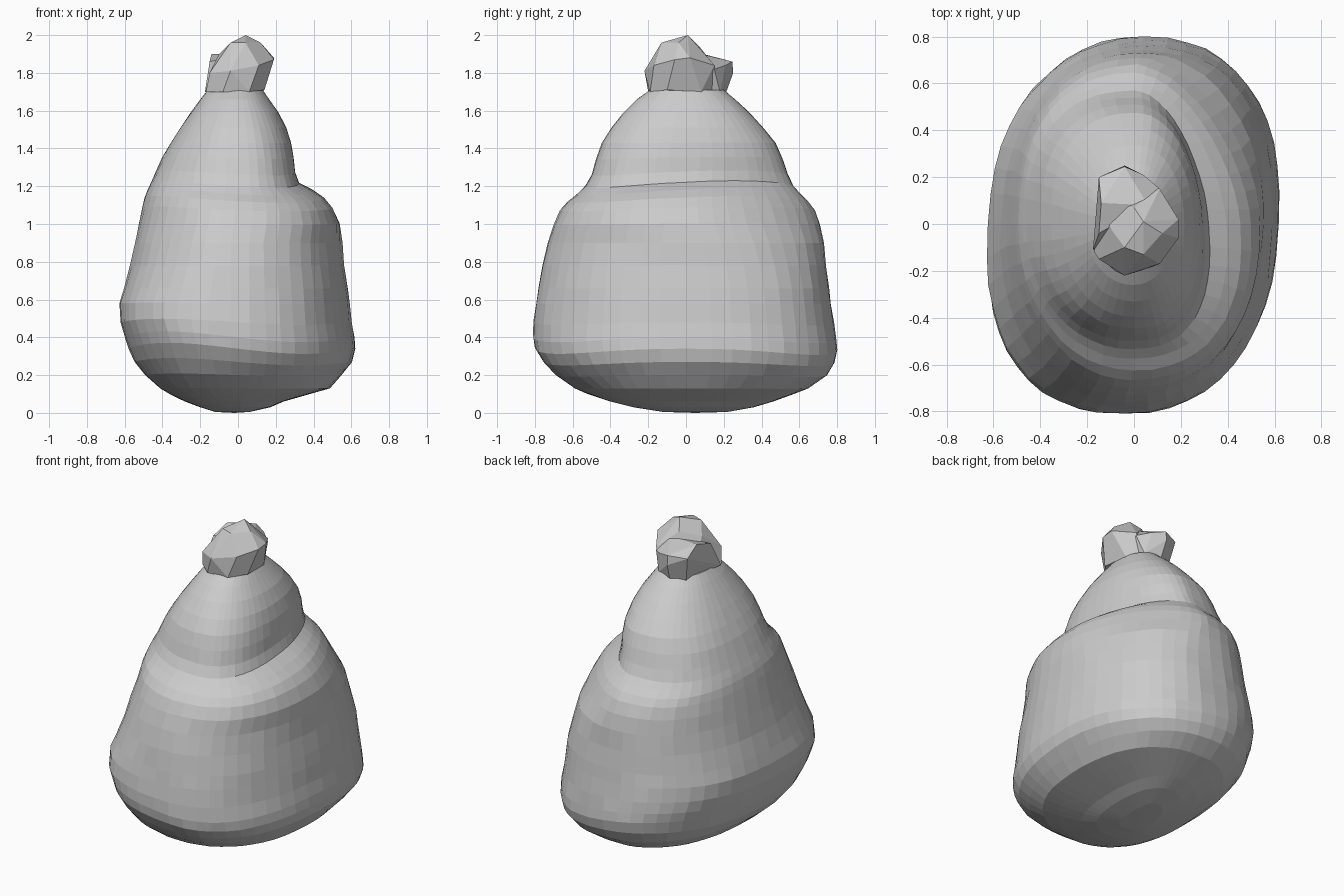
import bpy, bmesh, math, random

random.seed(4)


def make_object(name, bm):
    bmesh.ops.recalc_face_normals(bm, faces=bm.faces)
    mesh = bpy.data.meshes.new(name)
    bm.to_mesh(mesh)
    bm.free()
    obj = bpy.data.objects.new(name, mesh)
    bpy.context.collection.objects.link(obj)
    return obj


def hull(name, points):
    bm = bmesh.new()
    for p in points:
        bm.verts.new(p)
    bmesh.ops.convex_hull(bm, input=bm.verts)
    loose = [v for v in bm.verts if not v.link_faces]
    bmesh.ops.delete(bm, geom=loose, context='VERTS')
    bmesh.ops.dissolve_limit(bm, angle_limit=math.radians(12),
                             verts=bm.verts, edges=bm.edges)
    return make_object(name, bm)


def bump(z, centre, width):
    return math.exp(-((z - centre) / width) ** 2)


# Sack body: height, then reach to left, right, front, back
PROFILE = [
    (0.005, .12, .06, .12, .22), (0.03, .20, .17, .28, .36),
    (0.06, .28, .24, .40, .46), (0.10, .36, .38, .52, .57),
    (0.13, .41, .485, .59, .65), (0.20, .49, .545, .69, .745),
    (0.27, .545, .60, .755, .785), (0.34, .575, .62, .80, .80),
    (0.40, .595, .615, .81, .795), (0.48, .62, .60, .807, .783),
    (0.58, .625, .59, .795, .768), (0.66, .603, .58, .782, .757),
    (0.78, .57, .562, .76, .742), (0.90, .545, .552, .73, .73),
    (1.00, .525, .54, .70, .71), (1.08, .507, .50, .665, .68),
    (1.13, .493, .455, .625, .645), (1.17, .478, .395, .575, .605),
    (1.21, .46, .32, .535, .57), (1.27, .435, .30, .50, .54),
    (1.35, .40, .293, .475, .51), (1.43, .355, .28, .445, .475),
    (1.51, .305, .255, .395, .41), (1.59, .25, .215, .33, .335),
    (1.66, .20, .165, .26, .26), (1.71, .16, .13, .19, .20),
]
SEGMENTS = 48

bm = bmesh.new()
rings = []
for z, left, right, front, back in PROFILE:
    upper = min(1, max(0, (z - 0.9) / 0.3))
    ring = []
    for i in range(SEGMENTS):
        a = 2 * math.pi * i / SEGMENTS
        c, s = math.cos(a), math.sin(a)
        # corner fullness differs per quarter: cloth is pulled diagonally
        n = 2.3 - 0.1 * upper
        if c < 0 and s < 0:
            n += 0.2 * bump(z, 0.5, 0.15) - 0.3 * bump(z, 0.95, 0.25)
        elif c > 0 and s > 0:
            n -= 0.55 * bump(z, 1.05, 0.22)
        else:
            n += 0.25 * bump(z, 1.3, 0.2)
        x = math.copysign(abs(c) ** (2 / n), c) * (right if c > 0 else left)
        y = math.copysign(abs(s) ** (2 / n), s) * (back if s > 0 else front)
        # cloth leans diagonally low down, opposite way above the right fold
        x += y * 0.05 * (1 - upper)
        if c > 0:
            x -= y * 0.07 * upper * c * (1.71 - z) / 0.5
        # rim rises to the left across the front
        dz = -0.12 * x * s * s * bump(z, 0.36, 0.15)
        dz += 0.02 * math.sin(2 * a + 0.6) * bump(z, 1.18, 0.15)
        k = 1 + random.uniform(-0.004, 0.004)
        ring.append(bm.verts.new((x * k, y * k, z + dz)))
    rings.append(ring)
for lower, higher in zip(rings, rings[1:]):
    for i in range(SEGMENTS):
        j = (i + 1) % SEGMENTS
        bm.faces.new((lower[i], lower[j], higher[j], higher[i]))
bottom = bm.verts.new((-0.02, 0.05, 0))
for i in range(SEGMENTS):
    bm.faces.new((bottom, rings[0][(i + 1) % SEGMENTS], rings[0][i]))
bm.faces.new(rings[-1])
make_object("sack_body", bm)

# Gathered cloth tuft: main bunch
hull("tuft_main", [
    (-.17, -.12, 1.70), (-.08, -.20, 1.70), (.06, -.19, 1.70), (.14, -.10, 1.71),
    (.13, .08, 1.70), (.04, .17, 1.70), (-.13, .10, 1.70),
    (.19, -.06, 1.87), (.19, .02, 1.88), (.11, -.17, 1.84), (-.04, -.22, 1.81),
    (-.15, -.15, 1.80), (-.10, -.02, 1.90), (.11, .15, 1.84),
    (.04, .01, 2.0), (.12, -.04, 1.96), (-.04, -.10, 1.96), (.04, -.13, 1.96),
    (.0, .07, 1.94)])

# Smaller bunch at the back left
hull("tuft_back", [
    (-.175, -.11, 1.70), (-.12, .17, 1.69), (-.03, .21, 1.69), (.07, .18, 1.70),
    (.08, .0, 1.70), (-.15, -.04, 1.86), (-.15, .20, 1.85), (-.04, .25, 1.80),
    (-.04, .245, 1.86), (.04, .21, 1.84), (.11, .15, 1.82), (-.14, .09, 1.90),
    (.06, .08, 1.90)])
